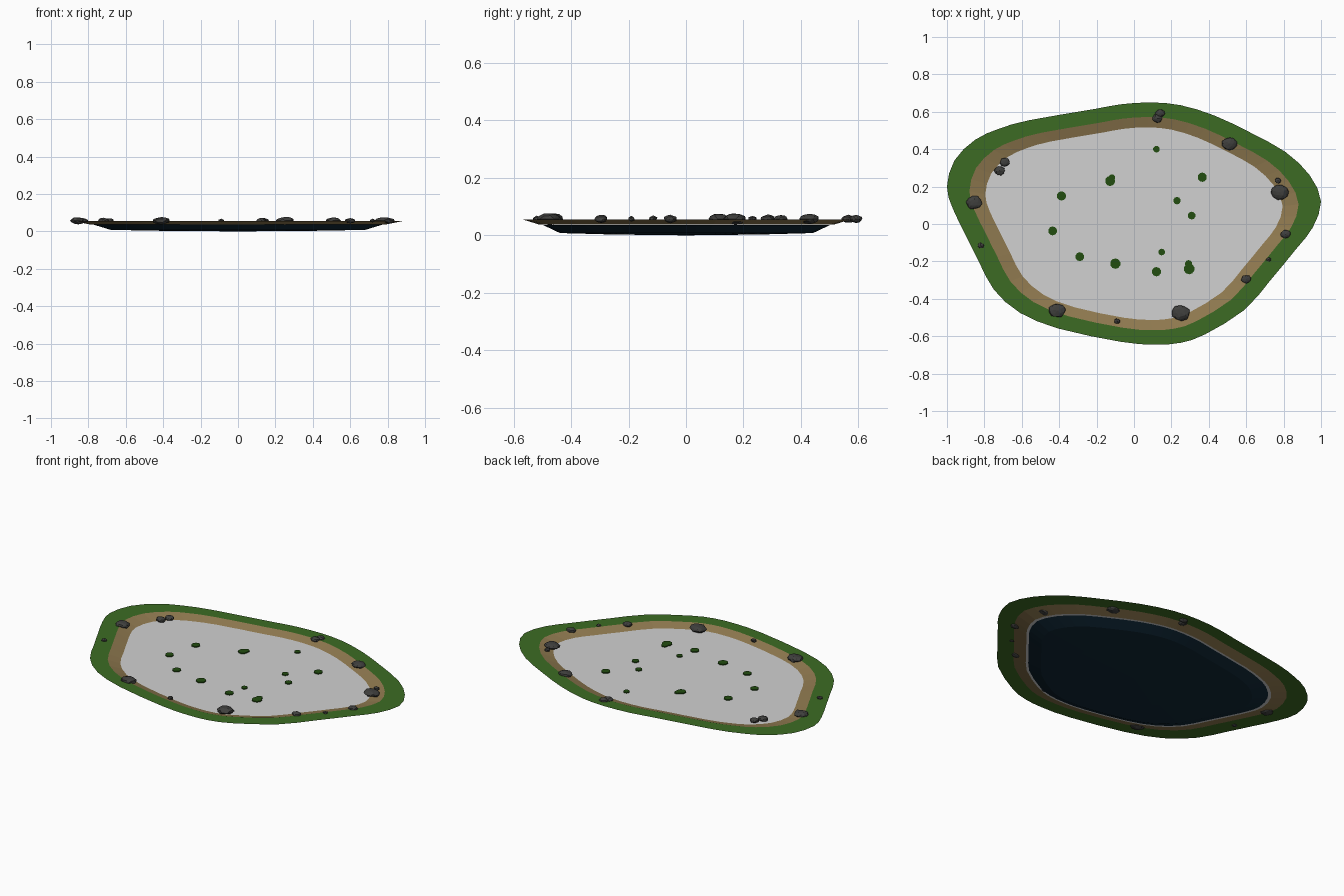
import bpy, bmesh, math, random
from mathutils import Vector, Matrix

if "Cube" in bpy.data.objects:
    bpy.data.objects.remove(bpy.data.objects["Cube"])

random.seed(4)


def material(name, r, g, b):
    m = bpy.data.materials.new(name)
    m.diffuse_color = (r, g, b, 1)
    m.use_nodes = True
    m.node_tree.nodes["Principled BSDF"].inputs["Base Color"].default_value = m.diffuse_color
    return m


GRASS = material("grass green", 0.046, 0.148, 0.017)
SAND = material("sand brown", 0.28, 0.195, 0.08)
WATER = material("pale water", 0.64, 0.64, 0.64)
BED = material("deep navy", 0.005, 0.02, 0.036)
ROCK = material("rock grey", 0.05, 0.05, 0.047)
PAD = material("lily green", 0.016, 0.075, 0.005)

# Shoreline outline, counter-clockwise
OUTLINE = [(1, .12), (.94, .26), (.81, .385), (.62, .49), (.43, .58), (.25, .635),
           (.09, .65), (-.07, .64), (-.21, .615), (-.56, .555), (-.72, .51),
           (-.85, .45), (-.96, .34), (-1, .2), (-.97, .085), (-.9, -.06),
           (-.83, -.2), (-.75, -.35), (-.61, -.475), (-.4, -.56), (-.07, -.63),
           (.11, -.645), (.25, -.635), (.38, -.59), (.59, -.46), (.73, -.3),
           (.87, -.13), (.955, -.02)]


def smooth_loop(pts):
    """Adds one curved midpoint between each pair of points."""
    p = [Vector(q) for q in pts]
    n = len(p)
    out = []
    for i in range(n):
        out.append(p[i])
        out.append((p[i] + p[(i + 1) % n]) * 0.5625
                   - (p[i - 1] + p[(i + 2) % n]) * 0.0625)
    return out


SHORE = smooth_loop(OUTLINE)


def finish(name, bm, mat, smooth=False):
    me = bpy.data.meshes.new(name)
    bm.to_mesh(me)
    bm.free()
    me.materials.append(mat)
    for f in me.polygons:
        f.use_smooth = smooth
    ob = bpy.data.objects.new(name, me)
    bpy.context.collection.objects.link(ob)
    return ob


def shore_surface(name, rings, mat, centre_z=None, down=False, smooth=False):
    """Joins scaled copies of the shoreline; can close to a centre point."""
    bm = bmesh.new()
    loops = [[bm.verts.new((p.x * s, p.y * s, z)) for p in SHORE] for s, z in rings]
    n = len(SHORE)
    for a, b in zip(loops, loops[1:]):
        for i in range(n):
            j = (i + 1) % n
            bm.faces.new((a[i], a[j], b[j], b[i]))
    if centre_z is not None:
        c = bm.verts.new((0, 0, centre_z))
        for i in range(n):
            bm.faces.new((loops[-1][i], loops[-1][(i + 1) % n], c))
    if down:
        bmesh.ops.reverse_faces(bm, faces=bm.faces[:])
    return finish(name, bm, mat, smooth)


# Ground, bank, water and pond bed
shore_surface("grass_rim", [(1, .055), (.88, .055)], GRASS)
shore_surface("sand_bank", [(.88, .055), (.79, .037)], SAND)
shore_surface("water_surface", [(.795, .038)], WATER, centre_z=.038)
shore_surface("pond_bed", [(.772, .036), (.68, .008), (.4, .003)], BED,
              centre_z=0, down=True)

# Rocks around the bank: x, y, radius
ROCKS = [(-.69, .33, .028), (-.718, .285, .031), (-.855, .115, .045),
         (-.82, -.115, .02), (-.41, -.462, .046), (-.09, -.52, .019),
         (.25, -.475, .051), (.6, -.295, .028), (.72, -.19, .015),
         (.81, -.055, .028), (.78, .17, .048), (.77, .232, .02),
         (.51, .43, .041), (.125, .565, .028), (.14, .592, .027)]
for i, (x, y, r) in enumerate(ROCKS):
    bm = bmesh.new()
    bmesh.ops.create_icosphere(bm, subdivisions=1 if r < .025 else 2, radius=1)
    for v in bm.verts:
        v.co *= random.uniform(.86, 1.06)
    bm.transform(Matrix.Translation((x, y, .057))
                 @ Matrix.Diagonal((r, r * .84, r * .3 + .006, 1))
                 @ Matrix.Rotation(random.uniform(0, 6.28), 4, 'Z'))
    finish(f"rock_{i + 1}", bm, ROCK)

# Floating lily pads: x, y, radius
PADS = [(.12, .4, .018), (-.128, .23, .027), (-.118, .248, .018), (-.388, .15, .025),
        (.365, .25, .025), (.23, .125, .02), (.308, .045, .021),
        (-.435, -.037, .024), (-.29, -.175, .024), (-.1, -.212, .028),
        (.148, -.15, .018), (.12, -.255, .025), (.295, -.24, .029),
        (.292, -.212, .019)]
for i, (x, y, r) in enumerate(PADS):
    bm = bmesh.new()
    bmesh.ops.create_cone(bm, cap_ends=True, segments=10, radius1=r, radius2=r,
                          depth=.006, matrix=Matrix.Translation((x, y, .042)))
    finish(f"lily_pad_{i + 1}", bm, PAD)
